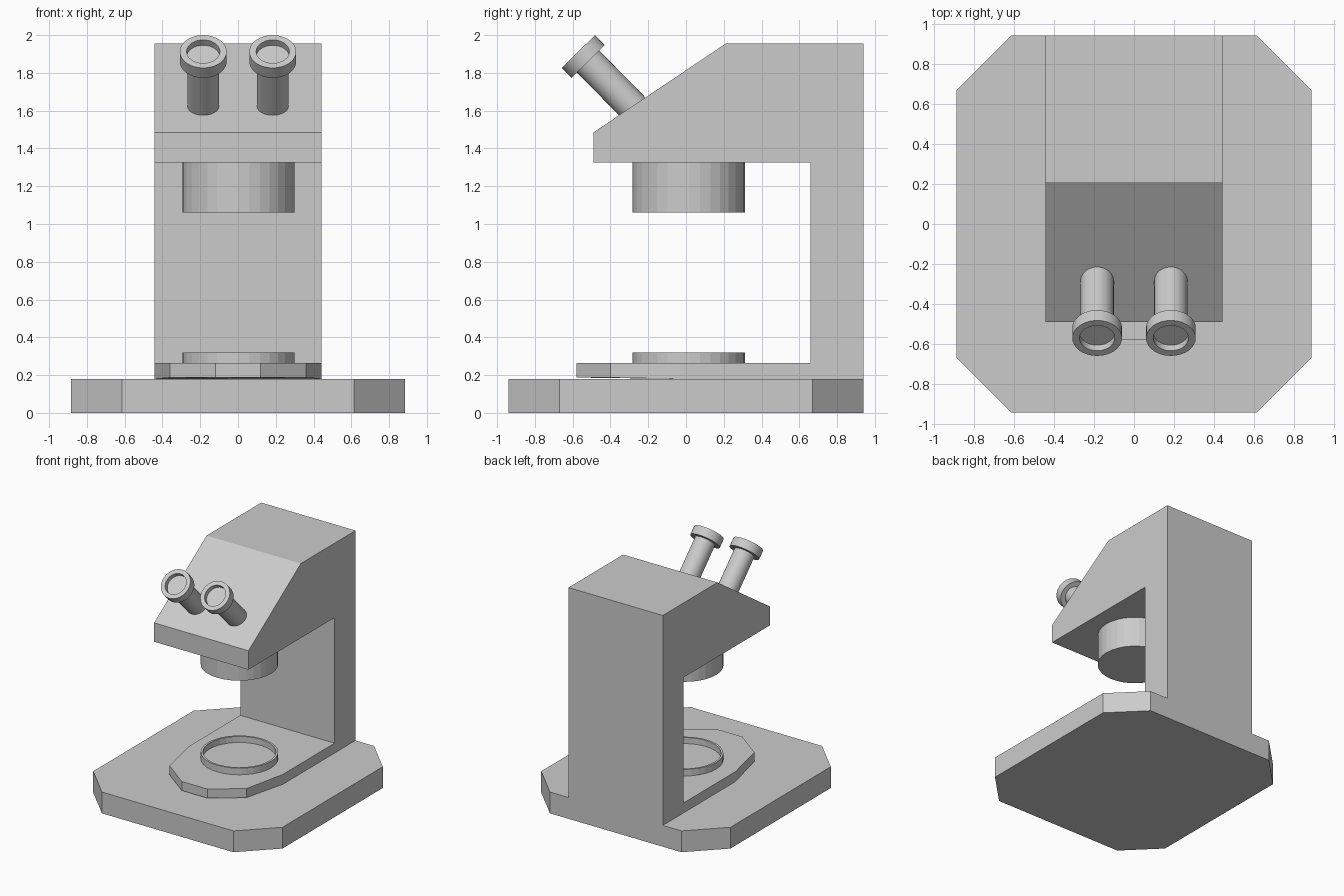
import bpy, bmesh
from math import sin, cos, pi, radians
from mathutils import Vector

if "Cube" in bpy.data.objects:
    bpy.data.objects.remove(bpy.data.objects["Cube"])


def make_object(name, bm):
    bmesh.ops.recalc_face_normals(bm, faces=bm.faces)
    mesh = bpy.data.meshes.new(name)
    bm.to_mesh(mesh)
    bm.free()
    ob = bpy.data.objects.new(name, mesh)
    bpy.context.collection.objects.link(ob)
    return ob


def prism(name, bottom, offset):
    """Extrude a flat outline of 3D points along an offset."""
    bm = bmesh.new()
    a = [bm.verts.new(p) for p in bottom]
    b = [bm.verts.new(Vector(p) + Vector(offset)) for p in bottom]
    bm.faces.new(a)
    bm.faces.new(b)
    for i in range(len(a)):
        j = (i + 1) % len(a)
        bm.faces.new((a[i], a[j], b[j], b[i]))
    return make_object(name, bm)


def lathe(name, profile, location, tilt=0.0, sides=32, smooth=False):
    """Revolve (radius, height) points round z, closing both ends."""
    bm = bmesh.new()
    rings = [[bm.verts.new((r * cos(2 * pi * i / sides), r * sin(2 * pi * i / sides), z))
              for i in range(sides)] for r, z in profile]
    for lo, hi in zip(rings, rings[1:]):
        for i in range(sides):
            j = (i + 1) % sides
            bm.faces.new((lo[i], lo[j], hi[j], hi[i]))
    bm.faces.new(rings[0])
    bm.faces.new(rings[-1])
    ob = make_object(name, bm)
    ob.location = location
    ob.rotation_euler.x = tilt
    if smooth:
        bpy.ops.object.select_all(action='DESELECT')
        ob.select_set(True)
        bpy.context.view_layer.objects.active = ob
        bpy.ops.object.shade_smooth_by_angle(angle=radians(30))
    return ob


# Base: slab with clipped corners
corner = [(0.885, 0.67), (0.615, 0.94)]
outline = []
for sx, sy in ((1, 1), (-1, 1), (-1, -1), (1, -1)):
    pts = corner if sx * sy > 0 else corner[::-1]
    outline += [(sx * x, sy * y, 0) for x, y in pts]
prism("base", outline, (0, 0, 0.18))

# Column and overhanging head: one side profile extruded across x
profile = [(0.94, 0.18), (0.94, 1.955), (0.21, 1.955), (-0.49, 1.485),
           (-0.49, 1.325), (0.66, 1.325), (0.66, 0.18)]
prism("column_and_head", [(-0.441, y, z) for y, z in profile], (0.882, 0, 0))

# Stage plate: rounded-off front, underside lifting slightly at the nose
half = [(0.12, -0.58), (0.36, -0.40), (0.441, -0.03), (0.441, 0.66)]
plate_pts = half + [(-x, y) for x, y in reversed(half)]
plate = prism("stage_plate", [(x, y, 0.18) for x, y in plate_pts], (0, 0, 0.084))
for v in plate.data.vertices:
    if v.co.z < 0.2 and v.co.y < -0.3:
        v.co.z = 0.187

# Specimen dish: thin-walled ring on the stage
lathe("specimen_dish", [(0.297, 0.0), (0.297, 0.057), (0.28, 0.057), (0.28, 0.006)],
      (0.003, 0.015, 0.263))

# Objective housing below the head
lathe("objective", [(0.297, 1.06), (0.297, 1.33)], (0.003, 0.015, 0))

# Eyepieces: tilted tubes with recessed caps, origin at the cap's outer face
eyepiece = [(0.083, -0.45), (0.083, -0.074), (0.124, -0.074), (0.124, 0.0),
            (0.088, 0.0), (0.088, -0.04)]
for side, x in (("left", -0.184), ("right", 0.184)):
    lathe("eyepiece_" + side, eyepiece, (x, -0.57, 1.913), tilt=radians(44.5), smooth=True)
